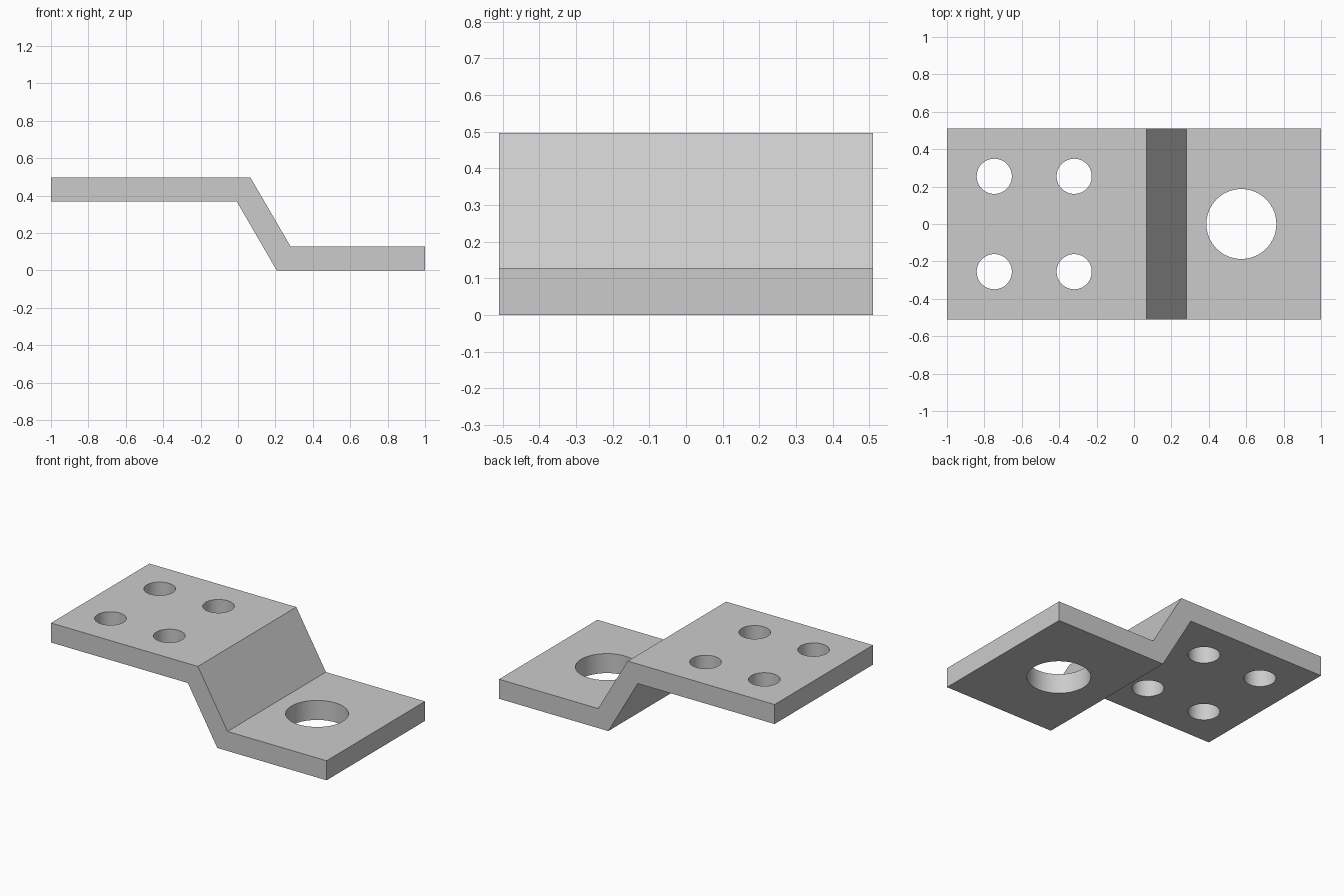
import bpy, bmesh
from mathutils import Matrix

if "Cube" in bpy.data.objects:
    bpy.data.objects.remove(bpy.data.objects["Cube"])

HALF_WIDTH = 0.51

# Offset plate: side profile (x, z) extruded along y
profile = [(-1, 0.369), (-0.007, 0.369), (0.207, 0), (1, 0),
           (1, 0.128), (0.281, 0.128), (0.066, 0.497), (-1, 0.497)]
bm = bmesh.new()
face = bm.faces.new([bm.verts.new((x, -HALF_WIDTH, z)) for x, z in profile])
ext = bmesh.ops.extrude_face_region(bm, geom=[face])
bmesh.ops.translate(bm, vec=(0, 2 * HALF_WIDTH, 0),
                    verts=[v for v in ext["geom"] if isinstance(v, bmesh.types.BMVert)])
bmesh.ops.recalc_face_normals(bm, faces=bm.faces)
mesh = bpy.data.meshes.new("offset_bracket")
bm.to_mesh(mesh)
bm.free()
bracket = bpy.data.objects.new("offset_bracket", mesh)
bpy.context.collection.objects.link(bracket)

# Hole cutters: four small bolt holes and one large hole
holes = [(x, y, 0.094) for x in (-0.747, -0.32) for y in (-0.255, 0.255)]
holes.append((0.574, 0, 0.187))
bm = bmesh.new()
for x, y, r in holes:
    bmesh.ops.create_cone(bm, cap_ends=True, segments=64, radius1=r, radius2=r,
                          depth=2, matrix=Matrix.Translation((x, y, 0.25)))
cut_mesh = bpy.data.meshes.new("hole_cutters")
bm.to_mesh(cut_mesh)
bm.free()
cutters = bpy.data.objects.new("hole_cutters", cut_mesh)
bpy.context.collection.objects.link(cutters)
cutters.hide_render = True

# Drill the holes, then discard the cutters
mod = bracket.modifiers.new("drill_holes", "BOOLEAN")
mod.operation = "DIFFERENCE"
mod.solver = "EXACT"
mod.object = cutters
bpy.context.view_layer.objects.active = bracket
bracket.select_set(True)
bpy.ops.object.modifier_apply(modifier=mod.name)
bpy.data.objects.remove(cutters)

# Smooth hole walls, crisp plate edges
bpy.ops.object.shade_smooth_by_angle(angle=0.5)
